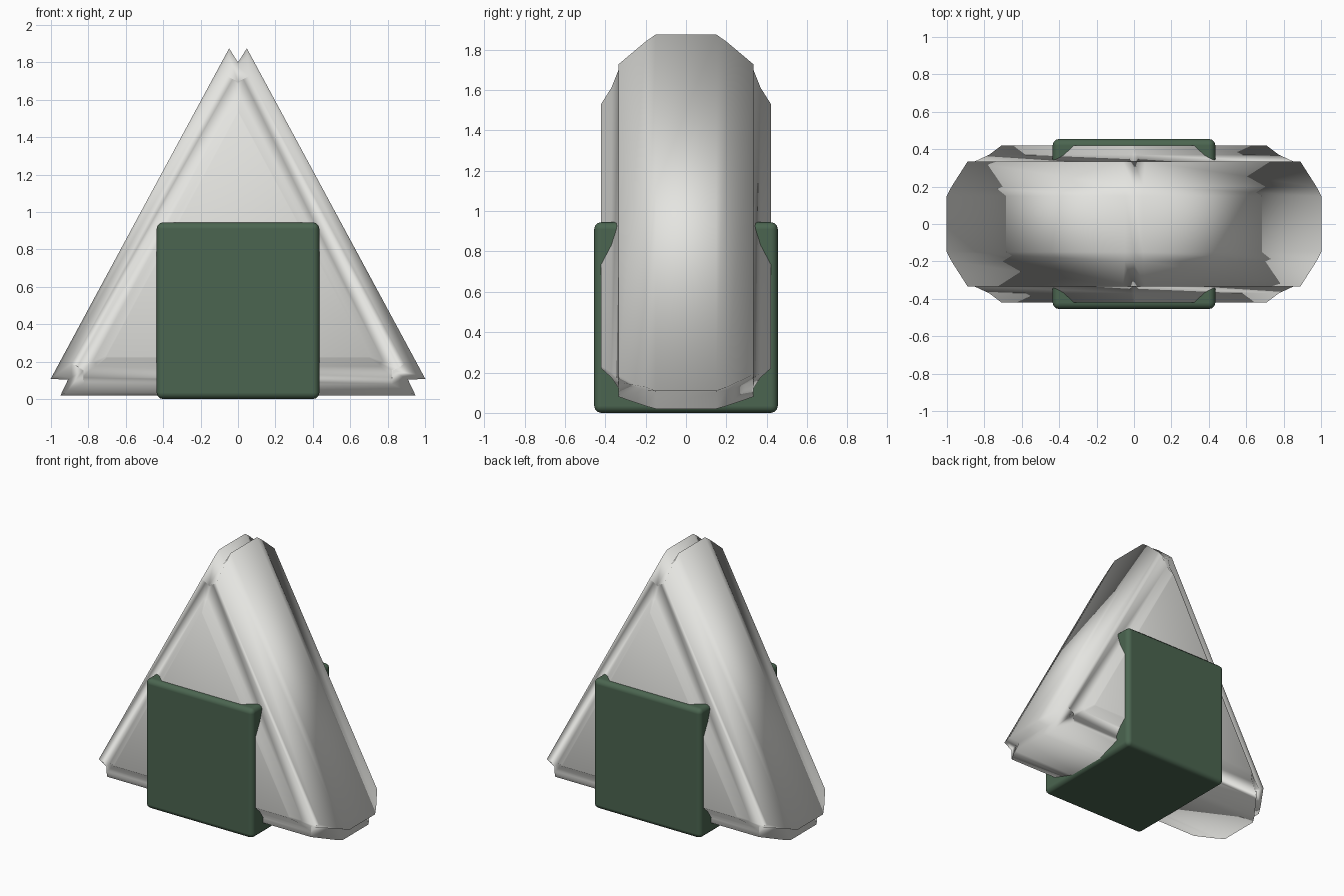
import bpy, bmesh
from mathutils import Vector

cube = bpy.data.objects.get("Cube")
if cube:
    bpy.data.objects.remove(cube, do_unlink=True)


def material(name, color):
    m = bpy.data.materials.new(name)
    m.use_nodes = True
    m.diffuse_color = (*color, 1)
    bsdf = m.node_tree.nodes["Principled BSDF"]
    bsdf.inputs["Base Color"].default_value = (*color, 1)
    bsdf.inputs["Roughness"].default_value = 0.7
    return m


def finish(name, bm, mat):
    bmesh.ops.recalc_face_normals(bm, faces=bm.faces)
    for f in bm.faces:
        f.smooth = True
    mesh = bpy.data.meshes.new(name)
    bm.to_mesh(mesh)
    bm.free()
    mesh.materials.append(mat)
    ob = bpy.data.objects.new(name, mesh)
    bpy.context.collection.objects.link(ob)
    return ob


white = material("rice white", (0.78, 0.78, 0.75))
green = material("seaweed green", (0.07, 0.13, 0.08))

# Sharp triangle that every cross-section shrinks from
CORNERS = [Vector((-1.049, 0, 0.02)), Vector((1.049, 0, 0.02)), Vector((0, 0, 1.963))]
CENTRE = Vector((0, 0, 0.646))
INRADIUS = 0.626


def ring(bm, y, inset, cut, notch):
    """Inset triangle with a V notch, cut back along both sides, at each corner."""
    pts = [CENTRE + (c - CENTRE) * (1 - inset / INRADIUS) for c in CORNERS]
    out = []
    for i, p in enumerate(pts):
        before = (pts[i - 1] - p).normalized()
        after = (pts[(i + 1) % 3] - p).normalized()
        inward = (CENTRE - p).normalized()
        for q in (p + before * cut, p + inward * notch, p + after * cut):
            out.append(bm.verts.new((q.x, y, q.z)))
    return out


# Rice body: half profile of (depth, inset, corner cut, notch), mirrored front to back
profile = [
    (0.15, 0.0, 0.10, 0.163),
    (0.20, 0.014, 0.106, 0.155),
    (0.335, 0.06, 0.125, 0.14),
    (0.33, 0.095, 0.06, 0.08),
    (0.37, 0.155, 0.03, 0.035),
    (0.42, 0.20, 0.012, 0.012),
]
sections = [(-y, *rest) for y, *rest in reversed(profile)] + profile
bm = bmesh.new()
rings = [ring(bm, *s) for s in sections]
for a, b in zip(rings, rings[1:]):
    for i in range(len(a)):
        j = (i + 1) % len(a)
        bm.faces.new((a[i], a[j], b[j], b[i]))
bm.faces.new(rings[0])
bm.faces.new(rings[-1])
finish("rice_body", bm, white)

# Seaweed wrap: rounded block around the lower middle
bm = bmesh.new()
bmesh.ops.create_cube(bm, size=1)
for v in bm.verts:
    v.co = (v.co.x * 0.87, v.co.y * 0.91, (v.co.z + 0.5) * 0.945)
wrap = finish("seaweed_wrap", bm, green)
bevel = wrap.modifiers.new("rounded_edges", "BEVEL")
bevel.width = 0.035
bevel.segments = 3
bevel.harden_normals = True
